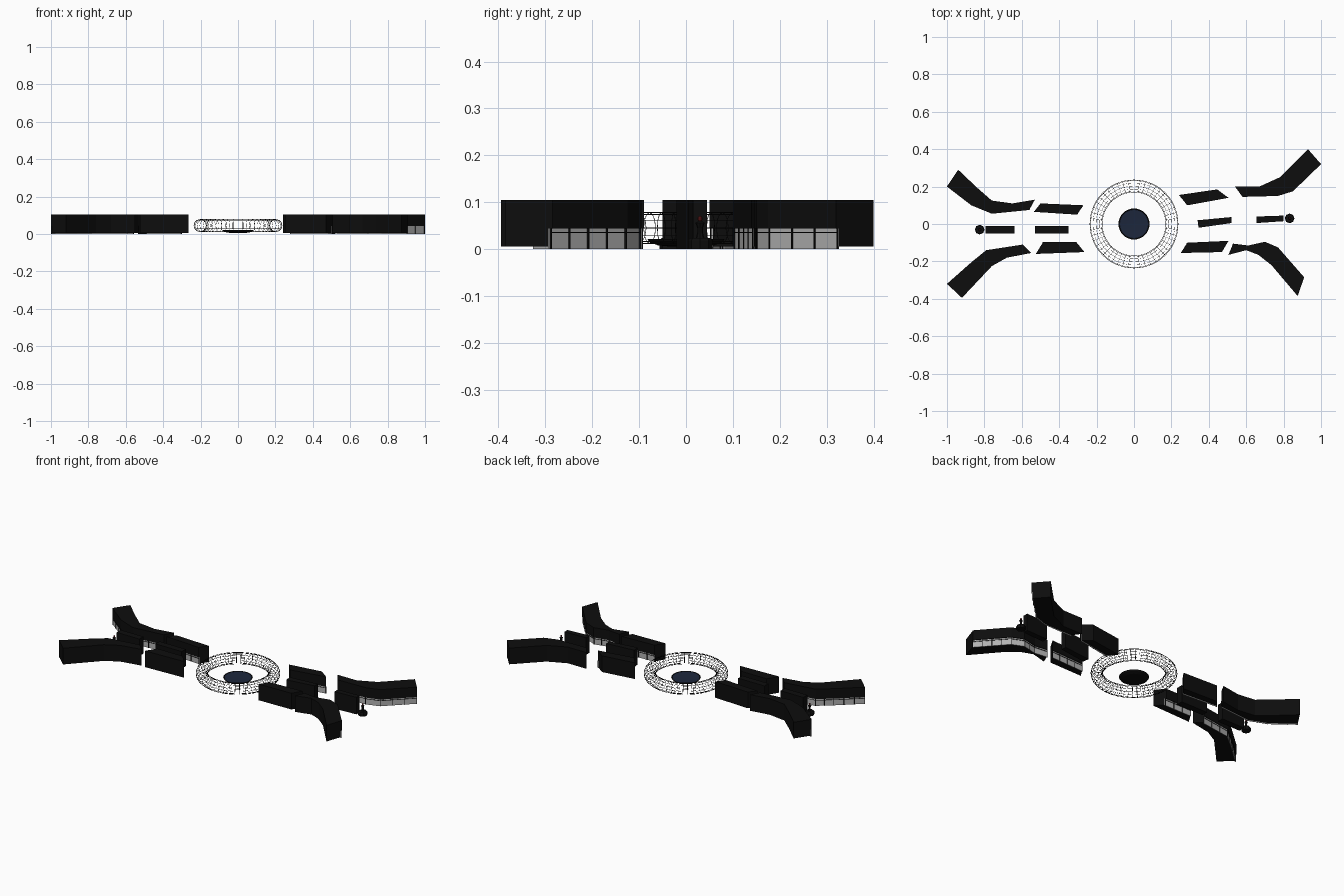
import bpy, bmesh, math
from mathutils import Vector

if "Cube" in bpy.data.objects:
    bpy.data.objects.remove(bpy.data.objects["Cube"])


def material(name, rgb):
    m = bpy.data.materials.new(name)
    m.diffuse_color = (*rgb, 1)
    m.use_nodes = True
    m.node_tree.nodes["Principled BSDF"].inputs["Base Color"].default_value = m.diffuse_color
    return m


BLACK = material("black_cladding", (0.004, 0.004, 0.004))
GLASS = material("pale_glass", (0.45, 0.45, 0.45))
BLUE = material("dark_blue", (0.012, 0.02, 0.045))
RED = material("dark_red", (0.12, 0.01, 0.01))
H, WIN = 0.105, 0.044


def finish(bm, name, mat):
    bmesh.ops.recalc_face_normals(bm, faces=bm.faces)
    me = bpy.data.meshes.new(name)
    bm.to_mesh(me)
    bm.free()
    ob = bpy.data.objects.new(name, me)
    bpy.context.collection.objects.link(ob)
    me.materials.append(mat)
    return ob


# Closed band between two matching polylines
def band(bm, a, b, z0, z1):
    rows = [[bm.verts.new((p[0], p[1], z)) for p in line]
            for line, z in ((a, z0), (b, z0), (b, z1), (a, z1))]
    for i in range(len(a) - 1):
        for k in range(4):
            r, s = rows[k], rows[(k + 1) % 4]
            bm.faces.new((r[i], r[i + 1], s[i + 1], s[i]))
    bm.faces.new([r[0] for r in rows])
    bm.faces.new([r[-1] for r in rows])


# Building: solid upper storey, recessed lower core, glass and bars on the inner side
def building(name, outer, inner):
    outer = [Vector(p) for p in outer]
    inner = [Vector(p) for p in inner]

    def inset(d):
        return [q + (p - q).normalized() * d for p, q in zip(outer, inner)]

    bm = bmesh.new()
    band(bm, outer, inner, WIN, H)
    band(bm, outer, inset(0.009), 0.005, WIN)
    finish(bm, name + "_shell", BLACK)
    bm = bmesh.new()
    band(bm, inset(0.009), inset(0.005), 0.0, WIN)
    finish(bm, name + "_glazing", GLASS)
    bm = bmesh.new()
    face, back = inset(0.002), inset(0.006)
    band(bm, back, face, 0.034, 0.036)
    for i in range(len(face) - 1):
        p, q = face[i], face[i + 1]
        n = max(1, round((q - p).length / 0.06))
        w = (q - p).normalized() * 0.0013
        for k in range(n + 1):
            c, d = p.lerp(q, k / n), back[i].lerp(back[i + 1], k / n)
            band(bm, [c - w, c + w], [d - w, d + w], 0.0, WIN)
    finish(bm, name + "_window_bars", BLACK)


building("left_back_wing",
         [(-.94, .29), (-.84, .195), (-.76, .125), (-.65, .11), (-.53, .13)],
         [(-1, .20), (-.87, .10), (-.76, .055), (-.66, .065), (-.56, .075)])
building("left_front_wing",
         [(-.92, -.395), (-.76, -.225), (-.68, -.18), (-.55, -.155)],
         [(-1, -.32), (-.87, -.205), (-.79, -.14), (-.595, -.11)])
building("right_back_wing",
         [(.54, .20), (.67, .20), (.78, .25), (.93, .40)],
         [(.58, .145), (.77, .15), (.85, .175), (1, .32)])
building("right_front_wing",
         [(.505, -.165), (.60, -.14), (.665, -.165), (.735, -.22), (.875, -.385)],
         [(.53, -.105), (.61, -.115), (.70, -.095), (.77, -.125), (.91, -.285)])
building("left_back_block", [(-.50, .11), (-.27, .10)], [(-.535, .065), (-.305, .05)])
building("left_front_block", [(-.525, -.16), (-.265, -.15)], [(-.485, -.095), (-.31, -.095)])
building("right_back_block", [(.24, .155), (.445, .185)], [(.285, .10), (.505, .14)])
building("right_front_block", [(.25, -.155), (.47, -.15)], [(.285, -.10), (.505, -.09)])

# Solid walls along the middle
walls = {
    "left_inner_wall": ([(-.53, -.01), (-.35, -.01)], [(-.53, -.05), (-.35, -.05)]),
    "left_outer_wall": ([(-.795, -.01), (-.64, -.01)], [(-.795, -.05), (-.64, -.05)]),
    "right_inner_wall": ([(.34, .02), (.52, .037)], [(.345, -.02), (.52, .005)]),
    "right_outer_wall": ([(.655, .04), (.80, .045)], [(.655, .005), (.80, .015)]),
}
for name, (a, b) in walls.items():
    bm = bmesh.new()
    band(bm, a, b, 0.0, H)
    finish(bm, name, BLACK)


# Lathe: rings of (radius, z) about a centre
def lathe(name, mat, centre, profile, n):
    bm = bmesh.new()
    rings = [[bm.verts.new((centre[0] + r * math.cos(2 * math.pi * i / n),
                            centre[1] + r * math.sin(2 * math.pi * i / n), z))
              for i in range(n)] for r, z in profile]
    for a, b in zip(rings, rings[1:]):
        for i in range(n):
            j = (i + 1) % n
            bm.faces.new((a[i], a[j], b[j], b[i]))
    bm.faces.new(rings[0])
    bm.faces.new(rings[-1])
    return finish(bm, name, mat)


# Plinth and small standing figure beyond each outer wall
for side, x, y in (("left", -.825, -.03), ("right", .832, .03)):
    lathe(side + "_plinth", BLACK, (x, y), [(.026, 0), (.026, .018), (.022, .024)], 8)
    lathe(side + "_figure", BLACK, (x, y),
          [(.009, .024), (.006, .035), (.006, .045), (.010, .056), (.003, .060)], 8)
    lathe(side + "_figure_head", RED, (x, y),
          [(.002, .058), (.005, .062), (.005, .067), (.002, .071)], 8)

# Open wire ring around the centre
bpy.ops.mesh.primitive_torus_add(major_radius=0.203, minor_radius=0.033,
                                 major_segments=48, minor_segments=12,
                                 location=(0, 0, 0.045))
ring = bpy.context.object
ring.name = "wire_ring"
ring.data.materials.clear()
ring.data.materials.append(BLACK)
wire = ring.modifiers.new("wire", 'WIREFRAME')
wire.thickness = 0.002
wire.use_even_offset = False

# Shallow central bowl and its sunken blue dish
lathe("central_bowl", BLACK, (0, 0),
      [(.03, .005), (.06, .008), (.078, .015), (.083, .022), (.079, .022), (.077, .018)], 32)
lathe("central_dish", BLUE, (0, 0), [(.077, .0185), (.077, .021), (.04, .0195), (.003, .019)], 32)
